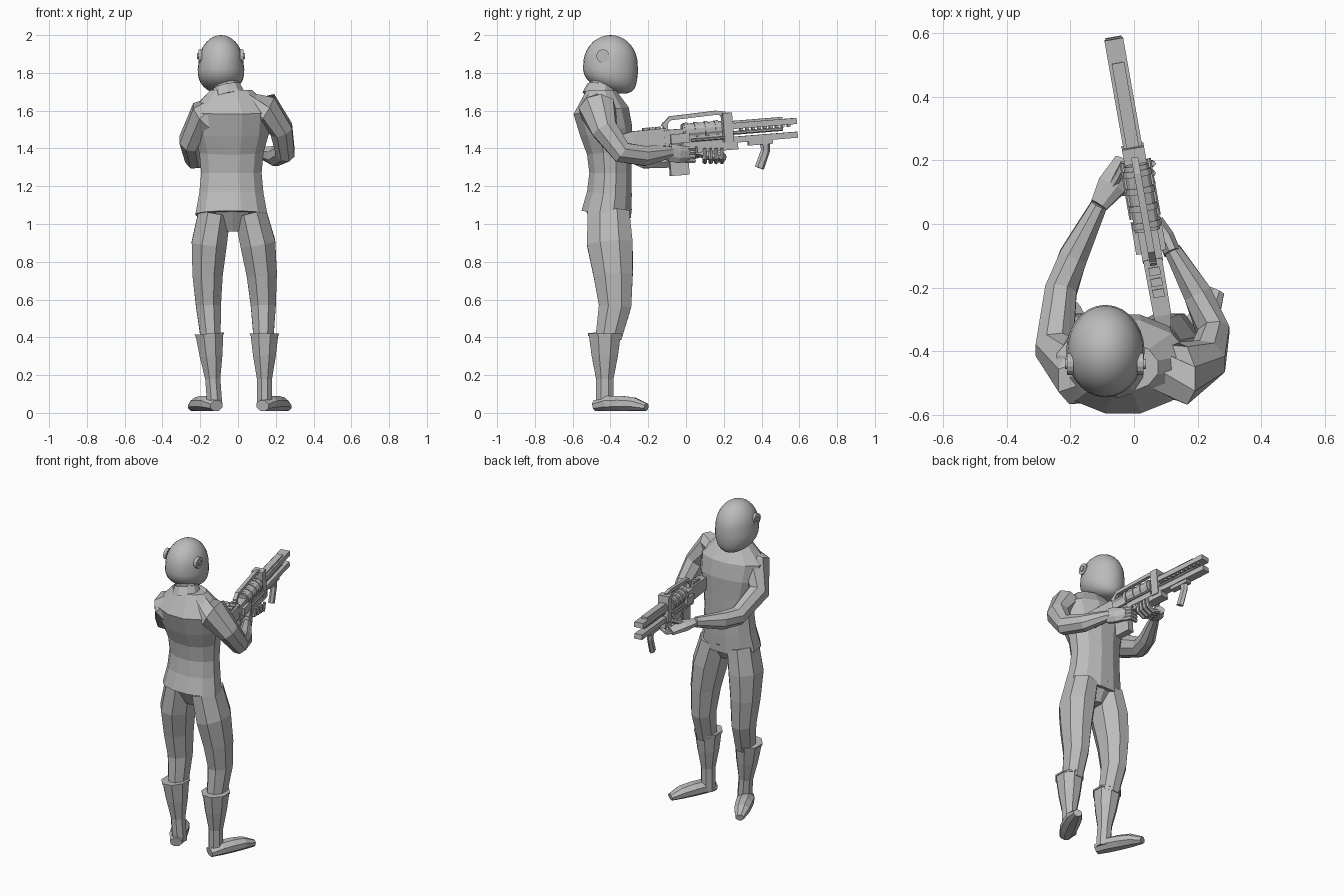
import bpy, bmesh, math
from mathutils import Vector, Matrix

cube = bpy.data.objects.get("Cube")
if cube:
    bpy.data.objects.remove(cube)

grey = bpy.data.materials.new("plain grey")
grey.use_nodes = True
tone = (.5, .5, .5, 1)
grey.diffuse_color = tone
grey.node_tree.nodes["Principled BSDF"].inputs["Base Color"].default_value = tone

AXIS_X, AXIS_Y, AXIS_Z = Matrix.Identity(3)


def finish(name, bm, smooth=False):
    bmesh.ops.recalc_face_normals(bm, faces=bm.faces)
    mesh = bpy.data.meshes.new(name)
    for face in bm.faces:
        face.smooth = smooth
    bm.to_mesh(mesh)
    bm.free()
    mesh.materials.append(grey)
    obj = bpy.data.objects.new(name, mesh)
    bpy.context.collection.objects.link(obj)


def skin(name, path, widths, depth=1, sides=8, reference=AXIS_X, matrix=None):
    """Wrap a capped tube around a path; depth is the ratio of depth to width."""
    bm = bmesh.new()
    points = [Vector(p) for p in path]
    last = len(points) - 1
    grow = 1 / math.cos(math.pi / sides)
    loops = []
    for i, (point, width) in enumerate(zip(points, widths)):
        along = (points[min(i + 1, last)] - points[max(i - 1, 0)]).normalized()
        across = (reference - along * along.dot(reference)).normalized()
        deep = along.cross(across) * depth
        loop = []
        for k in range(sides):
            angle = math.tau * (k + .5) / sides
            offset = across * math.cos(angle) + deep * math.sin(angle)
            loop.append(bm.verts.new(point + offset * width * grow))
        loops.append(loop)
    for low, high in zip(loops, loops[1:]):
        for k in range(sides):
            n = (k + 1) % sides
            bm.faces.new((low[k], low[n], high[n], high[k]))
    bm.faces.new(loops[0])
    bm.faces.new(loops[-1])
    if matrix:
        bm.transform(matrix)
    finish(name, bm)


# Torso bowing backwards above the waist, with pelvis, collar and neck
torso_widths = [.19, .17, .16, .17, .2, .21, .11]
torso_path = [(-.035, -.4 - min(.05, .0055 * (i - 2) ** 2), 1.05 + i * .11)
              for i in range(len(torso_widths))]
skin("torso", torso_path, torso_widths, depth=.7, sides=12)
skin("pelvis", [(-.03, -.41, .96), (-.03, -.41, 1.08)], [.07, .15], depth=.8, sides=10)
skin("collar", [(-.05, -.46, 1.68), (-.06, -.45, 1.73)], [.085, .07], sides=10)
skin("neck", [(-.05, -.46, 1.66), (-.07, -.43, 1.8)], [.07, .06], sides=10)

# Helmet-like head, full at the jaw with the chin pushed forward
bm = bmesh.new()
bmesh.ops.create_uvsphere(bm, u_segments=28, v_segments=18, radius=1)
for v in bm.verts:
    drop = max(0, -v.co.z)
    v.co.x *= .12 * (1 + drop / 4)
    v.co.y = v.co.y * .144 * (1 + drop / 7) + .065 * drop ** 3
    v.co.z *= .155
bm.transform(Matrix.Translation((-.09, -.4, 1.845)))
finish("head", bm, smooth=True)

# Round ear pieces
turn = Matrix.Rotation(math.pi / 2, 4, "Y")
for side, x in (("left", .02), ("right", -.2)):
    for part, radius, length in (("disc", .035, .02), ("hub", .016, .034)):
        bm = bmesh.new()
        bmesh.ops.create_cone(bm, cap_ends=True, segments=14, radius1=radius,
                              radius2=radius, depth=length)
        bm.transform(Matrix.Translation((x, -.44, 1.89)) @ turn)
        finish(f"{side}_ear_{part}", bm)

# Legs, boots and splayed feet, the right side leaning with height
leg_widths = [.085, .093, .08, .066, .053]
boot_widths = [.073, .074, .06, .04, .04]
boot_heights = [.41, .42, .3, .18, .03]
foot_widths = [.035, .05, .05, .045, .025]
leg_path, foot_path = [], []
for i in range(len(leg_widths)):
    t = i / 4
    leg_path.append((.135 - .07 * (1 - t) ** 3,
                     .035 * math.sin(math.pi * t * t) - .41, 1.06 - .66 * t))
    foot_path.append((.13 + .13 * t, .27 * t - .48, .01 + foot_widths[i] * .8))
boot_path = [(.14, -.43, z) for z in boot_heights]


def keep(path):
    return path


def lean(path):
    return [(.02 - x - .075 * z, y, z) for x, y, z in path]


for side, place in (("left", keep), ("right", lean)):
    skin(side + "_leg", place(leg_path), leg_widths, depth=1.3)
    skin(side + "_boot", place(boot_path[1:]), boot_widths[1:], depth=1.15)
    skin(side + "_boot_rim", place(boot_path[:2]), [w + .004 for w in boot_widths[:2]], depth=1.15)
    skin(side + "_foot", place(foot_path), foot_widths, depth=.8)

# Arms reaching forward, from inside the chest over shoulder and elbow to wrist
arm_widths = [.08, .082, .06, .05, .045, .026]
skin("left_arm", [(.02, -.46, 1.62), (.15, -.47, 1.61), (.23, -.43, 1.5),
                  (.25, -.34, 1.38), (.2, -.22, 1.36), (.12, -.08, 1.38)],
     arm_widths, depth=1.15)
skin("right_arm", [(-.06, -.46, 1.61), (-.18, -.47, 1.57), (-.25, -.39, 1.44),
                   (-.23, -.21, 1.35), (-.19, -.1, 1.35), (-.11, .06, 1.38)],
     arm_widths, depth=1.15)

# Hands with curled fingers and thumbs
skin("left_palm", [(.12, -.09, 1.38), (.1, -.04, 1.37), (.07, .01, 1.37)],
     [.026, .026, .022], depth=1.8)
skin("right_palm", [(-.11, .06, 1.38), (-.07, .12, 1.37), (-.03, .2, 1.35)],
     [.028, .045, .03], depth=.7)
finger = [.012, .012, .012, .008]
for i in range(4):
    z, y = 1.4 - i * .022, .1 + i * .03
    skin(f"left_finger_{i}", [(.08, 0, z), (.06, .04, z), (.01, .03, z)],
         finger, sides=6, reference=AXIS_Z)
    skin(f"right_finger_{i}", [(-.05, y, 1.35), (.01, y, 1.33), (.05, y, 1.35), (.06, y, 1.4)],
         finger, sides=6, reference=AXIS_Y)
skin("left_thumb", [(.1, -.05, 1.4), (.06, -.01, 1.42), (.03, .01, 1.42)], finger, sides=6)
skin("right_thumb", [(-.08, .1, 1.38), (-.05, .15, 1.4), (-.03, .19, 1.42)], finger, sides=6)

# Rifle, built along its own axis and then aimed
aim = (Matrix.Translation((.03, .05, 1.46)) @ Matrix.Rotation(math.radians(10), 4, "Z")
       @ Matrix.Rotation(math.radians(4.5), 4, "X"))


def bar(name, start, end, z, wide, tall, sides=4, x=0):
    skin(name, [(x, start, z), (x, end, z)], [wide, wide], tall / wide, sides, matrix=aim)


skin("rifle_stock", [(0, -.42, .02), (0, -.34, .015), (0, -.16, .015)],
     [.014, .028, .03], depth=1.5, sides=4, matrix=aim)
bar("receiver", start=-.17, end=.14, z=0, wide=.032, tall=.05)
bar("top_tube", start=-.07, end=.14, z=.035, wide=.04, tall=.04, sides=12)
for i in range(4):
    front = i * .055 - .04
    bar(f"tube_collar_{i}", start=front - .02, end=front, z=.035, wide=.045, tall=.045, sides=12)
bar("fore_end", start=0, end=.22, z=-.06, wide=.03, tall=.022)
bar("front_block", start=.15, end=.2, z=.03, wide=.035, tall=.085)
bar("upper_barrel", start=.2, end=.545, z=.043, wide=.03, tall=.016)
bar("barrel_cap", start=.2, end=.47, z=.06, wide=.02, tall=.01)
bar("middle_rod", start=.2, end=.47, z=.006, wide=.016, tall=.01, sides=8)
bar("lower_barrel", start=.2, end=.545, z=-.03, wide=.026, tall=.016)
for i in range(9):
    front = .255 + i * .032
    bar(f"barrel_rib_{i}", start=front - .015, end=front, z=.022, wide=.02, tall=.007)

# Carrying rail on its post, and blocks along the stock
skin("carry_rail", [(0, -.17, .07), (0, -.13, .11), (0, .12, .12), (0, .17, .11)],
     [.011] * 4, sides=4, matrix=aim)
bar("rear_post", start=-.17, end=-.145, z=.06, wide=.011, tall=.03)
for i in range(3):
    front = i * .035 - .255
    bar(f"stock_block_{i}", start=front - .025, end=front, z=.062, wide=.018, tall=.008)

# Grips and magazine below, boxes and rods along the sides
bar("grip_mount", start=.28, end=.41, z=-.055, wide=.02, tall=.012)
skin("front_grip", [(0, .37, -.05), (0, .37, -.1), (0, .33, -.19)],
     [.018, .015, .016], depth=1.4, sides=6, matrix=aim)
bar("pistol_grip", start=-.11, end=-.05, z=-.1, wide=.018, tall=.06)
bar("magazine", start=-.15, end=-.05, z=-.12, wide=.022, tall=.075)
for side, sign in (("left", 1), ("right", -1)):
    bar(side + "_box", start=-.14, end=-.04, z=0, wide=.008, tall=.025, x=sign * .04)
    bar(side + "_rod", start=-.03, end=.15, z=-.015, wide=.008, tall=.008, sides=8, x=sign * .042)
